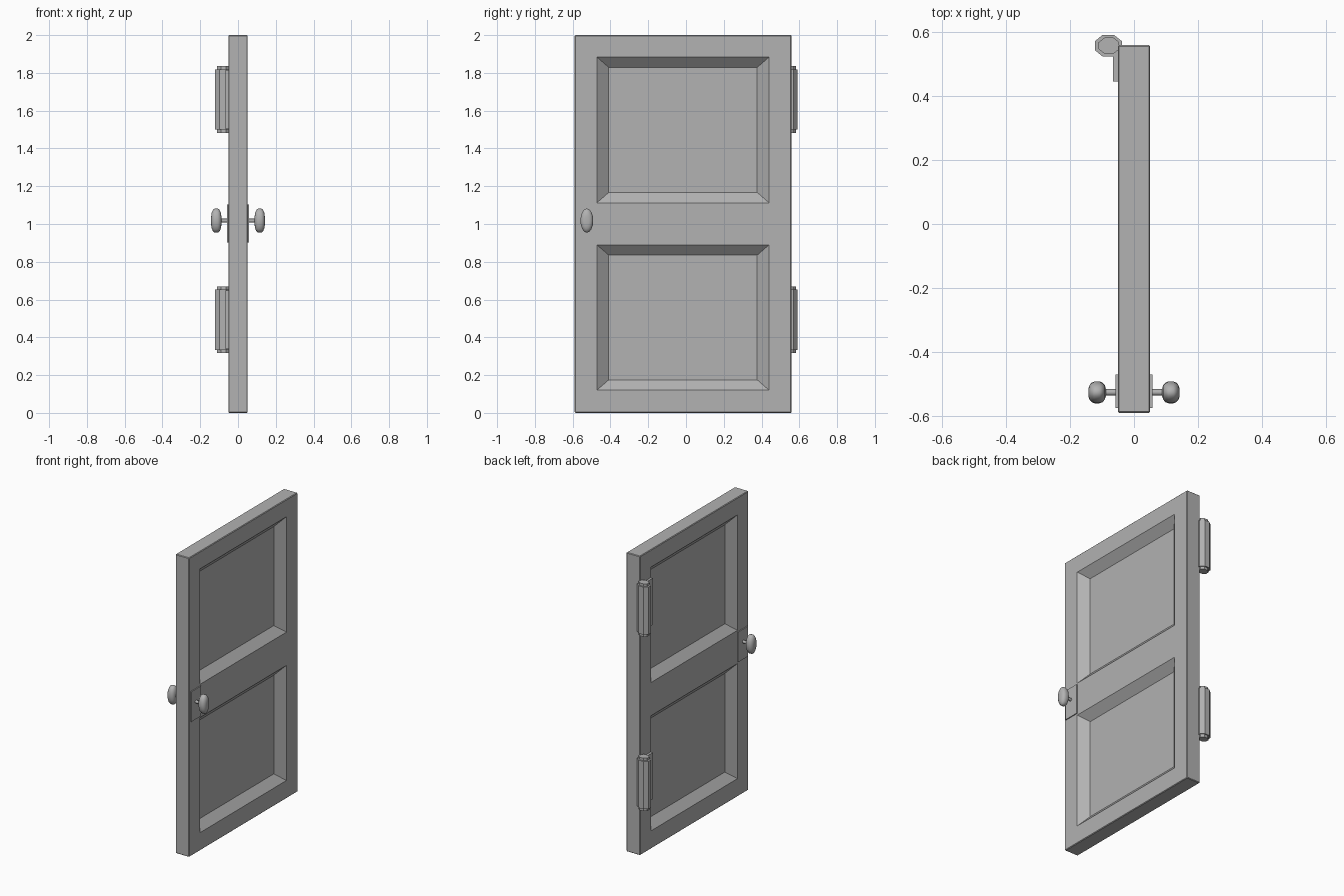
import bpy, bmesh
from math import pi, cos
from mathutils import Matrix, Vector

if "Cube" in bpy.data.objects:
    bpy.data.objects.remove(bpy.data.objects["Cube"])

HALF = 0.0505               # half the door thickness
KNOB_Y, KNOB_Z = -0.525, 1.018

# Mid grey paint shared by every part
GREY = bpy.data.materials.new("mid_grey")
GREY.diffuse_color = (0.445, 0.445, 0.445, 1)
GREY.use_nodes = True
GREY.node_tree.nodes["Principled BSDF"].inputs["Base Color"].default_value = GREY.diffuse_color


def finish(name, bm, bevel=0.0, smooth=False):
    bmesh.ops.recalc_face_normals(bm, faces=bm.faces)
    mesh = bpy.data.meshes.new(name)
    bm.to_mesh(mesh)
    bm.free()
    mesh.materials.append(GREY)
    obj = bpy.data.objects.new(name, mesh)
    bpy.context.collection.objects.link(obj)
    if bevel:
        mod = obj.modifiers.new("Bevel", 'BEVEL')
        mod.width = bevel
        mod.segments = 1
        mod.limit_method = 'ANGLE'
        mod.angle_limit = 1.2
    if smooth:
        bpy.ops.object.select_all(action='DESELECT')
        obj.select_set(True)
        bpy.context.view_layer.objects.active = obj
        bpy.ops.object.shade_smooth_by_angle(angle=0.7)
    return obj


def box(name, lo, hi):
    lo, hi = Vector(lo), Vector(hi)
    bm = bmesh.new()
    mat = Matrix.Translation((lo + hi) / 2) @ Matrix.Diagonal((*(hi - lo), 1))
    bmesh.ops.create_cube(bm, size=1, matrix=mat)
    return finish(name, bm)


def octagon_bar(name, x, y, hx, hy, z0, z1):
    bm = bmesh.new()
    k = 1 / cos(pi / 8)
    mat = (Matrix.Translation((x, y, (z0 + z1) / 2))
           @ Matrix.Diagonal((hx * k, hy * k, z1 - z0, 1))
           @ Matrix.Rotation(pi / 8, 4, 'Z'))
    bmesh.ops.create_cone(bm, cap_ends=True, segments=8, radius1=1,
                          radius2=1, depth=1, matrix=mat)
    return finish(name, bm)


def lathe(name, side, profile, ry, rz, segments):
    # profile of (x, relative radius), spun about the x axis
    bm = bmesh.new()
    rings = []
    for x, r in profile:
        ring = []
        for i in range(segments):
            v = Matrix.Rotation(2 * pi * i / segments, 3, 'X') @ Vector((0, r, 0))
            ring.append(bm.verts.new((side * x, KNOB_Y + v.y * ry, KNOB_Z + v.z * rz)))
        rings.append(ring)
    for a, b in zip(rings, rings[1:]):
        for i in range(segments):
            j = (i + 1) % segments
            bm.faces.new((a[i], a[j], b[j], b[i]))
    bm.faces.new(rings[0])
    bm.faces.new(rings[-1])
    return finish(name, bm, smooth=True)


# Door slab with two recessed panels on each side
ys = [-0.589, -0.472, 0.440, 0.558]
zs = [0.0, 0.120, 0.890, 1.112, 1.884, 2.0]
bm = bmesh.new()
panels = []
for s in (-1, 1):
    g = [[bm.verts.new((s * HALF, y, z)) for z in zs] for y in ys]
    for i in range(len(ys) - 1):
        for j in range(len(zs) - 1):
            quad = [g[i][j], g[i + 1][j], g[i + 1][j + 1], g[i][j + 1]]
            face = bm.faces.new(quad[::s])
            if i == 1 and j in (1, 3):
                panels.append((s, face))
border = [e for e in bm.edges if e.is_boundary]
bmesh.ops.bridge_loops(bm, edges=border)
for s, face in panels:
    bmesh.ops.inset_individual(bm, faces=[face], thickness=0.055,
                               use_even_offset=True)
    mid_y = face.calc_center_median().y
    for v in face.verts:
        v.co.x = s * 0.001
        v.co.y += 0.008 if v.co.y < mid_y else -0.008
finish("door_slab", bm, bevel=0.004)

# Knobs, stems and back plates, one set per side
knob = [(0.088, 0.36), (0.091, 0.66), (0.098, 0.9), (0.107, 1.0), (0.123, 1.0),
        (0.132, 0.9), (0.139, 0.66), (0.142, 0.36)]
for s, label in ((-1, "left"), (1, "right")):
    a, b = sorted((s * 0.045, s * 0.057))
    box(f"knob_plate_{label}", (a, -0.574, 0.901), (b, -0.47, 1.102))
    lathe(f"knob_stem_{label}", s, [(0.05, 1), (0.095, 1)], 0.01, 0.01, 12)
    lathe(f"knob_{label}", s, knob, 0.034, 0.064, 16)

# Two hinges on the back left edge
for z, label in ((0.316, "lower"), (1.482, "upper")):
    octagon_bar(f"hinge_barrel_{label}", -0.08, 0.556, 0.042, 0.034, z + 0.018, z + 0.337)
    octagon_bar(f"hinge_pin_{label}", -0.078, 0.556, 0.032, 0.026, z, z + 0.354)
    box(f"hinge_leaf_{label}", (-0.066, 0.444, z + 0.022), (-0.046, 0.545, z + 0.333))
